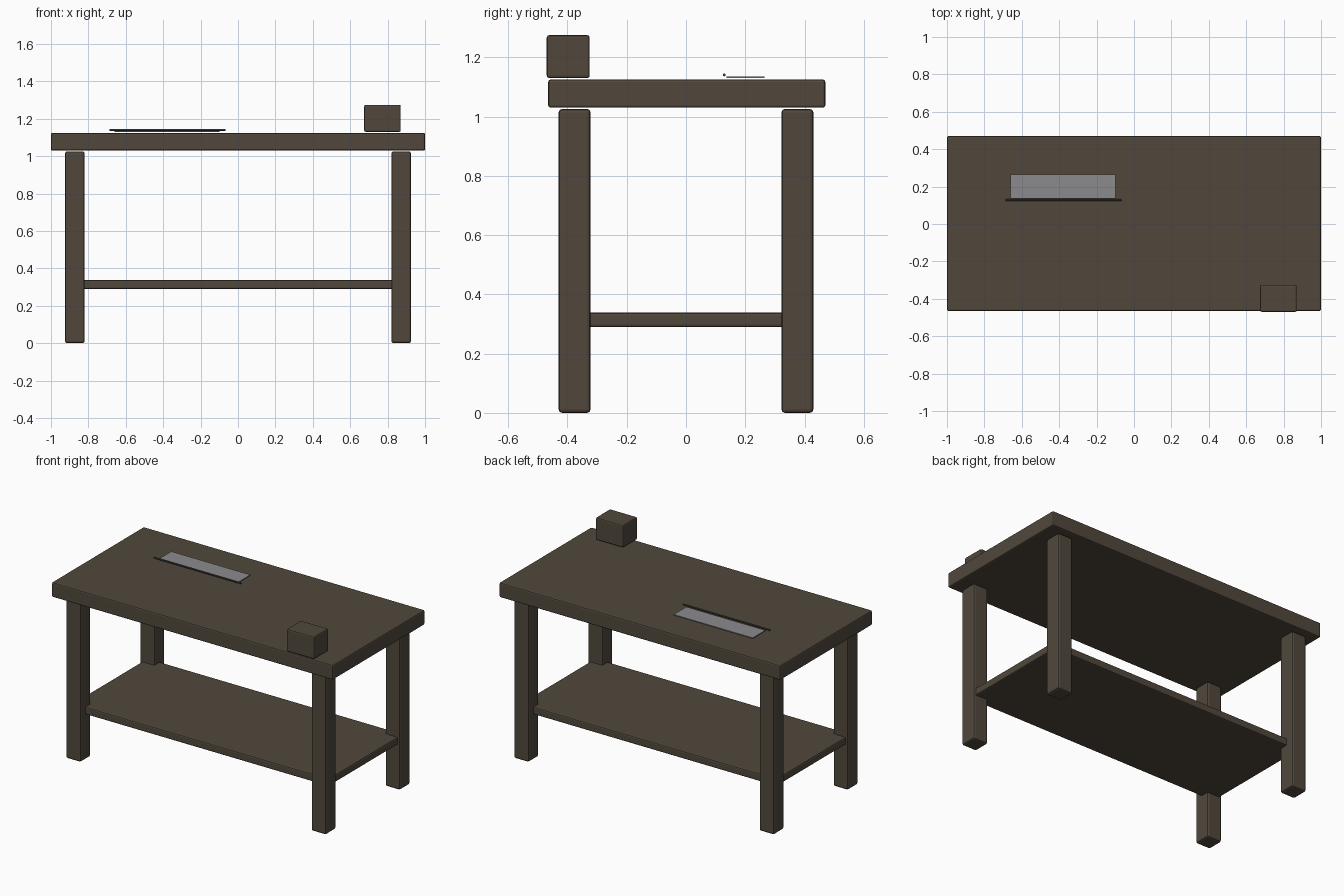
import bpy

cube = bpy.data.objects.get("Cube")
if cube:
    bpy.data.objects.remove(cube, do_unlink=True)


def material(name, rgb):
    mat = bpy.data.materials.new(name)
    mat.use_nodes = True
    colour = (*rgb, 1.0)
    mat.diffuse_color = colour
    mat.node_tree.nodes["Principled BSDF"].inputs["Base Color"].default_value = colour
    return mat


wood = material("dark_wood", (0.082, 0.064, 0.045))
steel = material("grey_steel", (0.26, 0.26, 0.27))
rod_metal = material("dark_metal", (0.06, 0.065, 0.06))


def finish(obj, name, mat):
    obj.name = name
    obj.data.name = name
    obj.data.materials.append(mat)
    return obj


def box(name, x, y, z, mat, bevel=0.0):
    """Box spanning the given (low, high) ranges, with softened edges."""
    centre = [(a + b) / 2 for a, b in (x, y, z)]
    bpy.ops.mesh.primitive_cube_add(size=1, location=centre)
    obj = bpy.context.object
    obj.scale = [b - a for a, b in (x, y, z)]
    bpy.ops.object.transform_apply(location=False, rotation=False, scale=True)
    if bevel:
        mod = obj.modifiers.new("soft_edges", "BEVEL")
        mod.width = bevel
        mod.segments = 2
    return finish(obj, name, mat)


# Bench top and lower shelf
box("table_top", (-1, 1), (-0.465, 0.47), (1.03, 1.125), wood, 0.008)
box("lower_shelf", (-0.91, 0.91), (-0.38, 0.38), (0.29, 0.338), wood, 0.008)

# Four square legs
for side, sx in (("right", -1), ("left", 1)):
    for end, sy in (("front", -1), ("back", 1)):
        xs = sorted((sx * 0.82, sx * 0.925))
        ys = sorted((sy * 0.322, sy * 0.43))
        box(f"{end}_{side}_leg", xs, ys, (0, 1.026), wood, 0.012)

# Small block on the front corner
box("corner_block", (0.675, 0.87), (-0.47, -0.325), (1.13, 1.275), wood, 0.008)

# Flat steel plate with a thin rod along its front edge
box("steel_plate", (-0.66, -0.098), (0.137, 0.265), (1.13, 1.135), steel)
bpy.ops.mesh.primitive_cylinder_add(vertices=12, radius=0.005, depth=0.62,
                                    location=(-0.378, 0.129, 1.141),
                                    rotation=(0, 1.5708, 0))
bpy.ops.object.shade_smooth_by_angle()
finish(bpy.context.object, "plate_rod", rod_metal)
